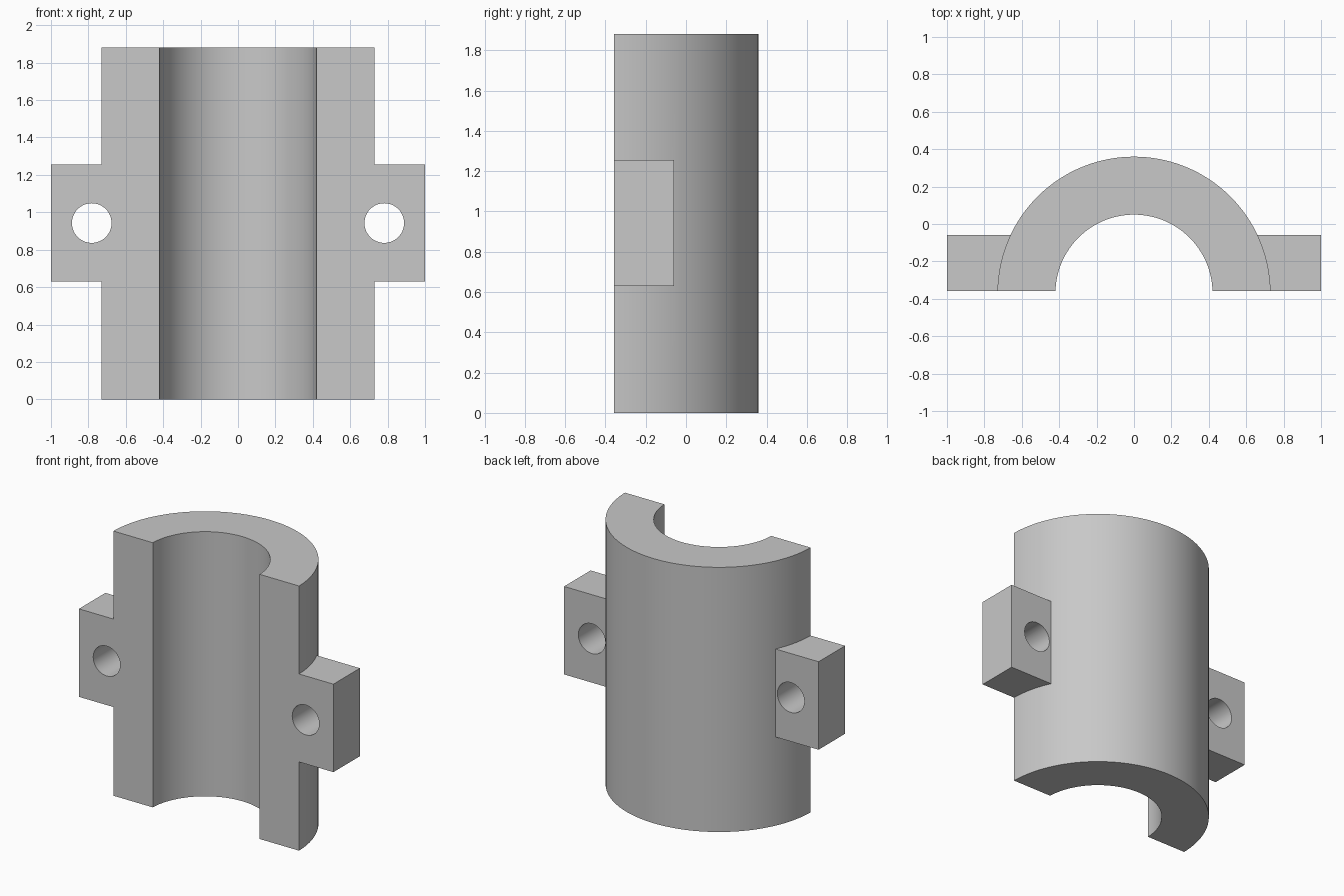
import bpy, bmesh, math
from mathutils import Matrix

if "Cube" in bpy.data.objects:
    bpy.data.objects.remove(bpy.data.objects["Cube"], do_unlink=True)

HEIGHT, OUTER, INNER = 1.88, 0.73, 0.42
AXIS_Y, FRONT_Y = -0.37, -0.357
LUG_BACK_Y, LUG_LOW, LUG_HIGH = -0.06, 0.63, 1.255
HOLE_X, HOLE_R = 0.782, 0.106
SEGMENTS = 64

grey = bpy.data.materials.new("plain grey")
grey.use_nodes = True
colour = (0.58, 0.58, 0.58, 1)
grey.diffuse_color = colour
grey.node_tree.nodes["Principled BSDF"].inputs["Base Color"].default_value = colour


def make_object(name, bm):
    bmesh.ops.recalc_face_normals(bm, faces=bm.faces)
    mesh = bpy.data.meshes.new(name)
    bm.to_mesh(mesh)
    bm.free()
    mesh.materials.append(grey)
    obj = bpy.data.objects.new(name, mesh)
    bpy.context.collection.objects.link(obj)
    return obj


def extrude_profile(name, points, low, high):
    bm = bmesh.new()
    face = bm.faces.new([bm.verts.new((x, y, low)) for x, y in points])
    geom = bmesh.ops.extrude_face_region(bm, geom=[face])["geom"]
    moved = [v for v in geom if isinstance(v, bmesh.types.BMVert)]
    bmesh.ops.translate(bm, verts=moved, vec=(0, 0, high - low))
    return make_object(name, bm)


def arc(radius):
    # Arc about the bore axis, ending on the flat front plane
    start = math.asin((FRONT_Y - AXIS_Y) / radius)
    sweep = math.pi - 2 * start
    angles = [start + sweep * i / SEGMENTS for i in range(SEGMENTS + 1)]
    return [(radius * math.cos(a), AXIS_Y + radius * math.sin(a)) for a in angles]


def combine(target, other, operation):
    bpy.context.view_layer.objects.active = target
    mod = target.modifiers.new(operation.lower(), "BOOLEAN")
    mod.operation = operation
    mod.solver = "EXACT"
    mod.object = other
    bpy.ops.object.modifier_apply(modifier=mod.name)
    bpy.data.objects.remove(other, do_unlink=True)


# Half-round shell
clamp = extrude_profile("half_clamp", arc(OUTER) + arc(INNER)[::-1], 0, HEIGHT)

# Side lugs, each with a bolt hole through it
for side in (-1, 1):
    plan = [(side * x, y) for x, y in ((0.55, FRONT_Y), (1, FRONT_Y),
                                       (1, LUG_BACK_Y), (0.55, LUG_BACK_Y))]
    combine(clamp, extrude_profile("lug", plan, LUG_LOW, LUG_HIGH), "UNION")

for side in (-1, 1):
    bm = bmesh.new()
    place = Matrix.Translation((side * HOLE_X, -0.2, (LUG_LOW + LUG_HIGH) / 2))
    bmesh.ops.create_cone(bm, cap_ends=True, segments=48, radius1=HOLE_R,
                          radius2=HOLE_R, depth=0.8,
                          matrix=place @ Matrix.Rotation(math.pi / 2, 4, "X"))
    cutter = make_object("hole_cutter", bm)
    cutter.hide_render = True
    combine(clamp, cutter, "DIFFERENCE")

# Smooth curved walls, crisp edges
bpy.ops.object.select_all(action="DESELECT")
clamp.select_set(True)
bpy.context.view_layer.objects.active = clamp
bpy.ops.object.shade_smooth_by_angle(angle=math.radians(30))
